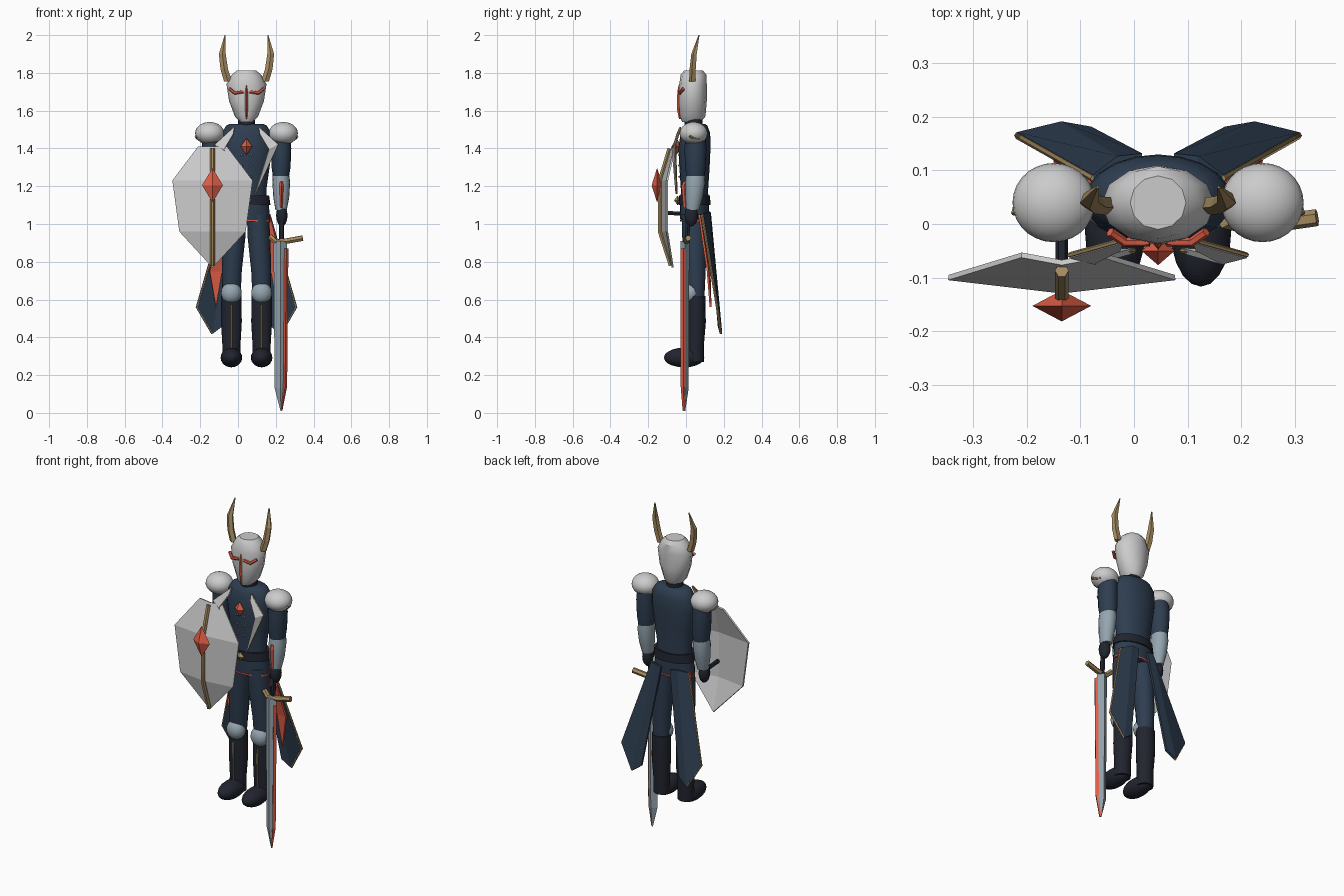
import bpy, bmesh, math
from mathutils import Vector

if "Cube" in bpy.data.objects:
    bpy.data.objects.remove(bpy.data.objects["Cube"])

CX = 0.045  # body centre line


def mat(name, c):
    m = bpy.data.materials.new(name)
    m.diffuse_color = (*c, 1)
    m.use_nodes = True
    m.node_tree.nodes["Principled BSDF"].inputs["Base Color"].default_value = m.diffuse_color
    return m


NAVY = mat("navy", (0.027, 0.047, 0.08))
DARK = mat("dark", (0.015, 0.018, 0.028))
GOLD = mat("gold", (0.38, 0.26, 0.12))
RED = mat("red", (0.75, 0.11, 0.06))
STEEL = mat("steel", (0.3, 0.38, 0.43))
PALE = mat("pale", (0.62, 0.64, 0.61))


def finish(ob, m, angle=None):
    ob.data.materials.clear()
    ob.data.materials.append(m)
    bpy.ops.object.select_all(action='DESELECT')
    ob.select_set(True)
    bpy.context.view_layer.objects.active = ob
    if angle:
        bpy.ops.object.shade_smooth_by_angle(angle=math.radians(angle))
    return ob


def mesh(name, verts, faces, m, angle=None):
    me = bpy.data.meshes.new(name)
    me.from_pydata([tuple(v) for v in verts], [], faces)
    bm = bmesh.new()
    bm.from_mesh(me)
    bmesh.ops.recalc_face_normals(bm, faces=bm.faces)
    bm.to_mesh(me)
    bm.free()
    ob = bpy.data.objects.new(name, me)
    bpy.context.collection.objects.link(ob)
    return finish(ob, m, angle)


def loft(name, rings, n, m, angle=50, turn=0.0):
    """Stack of horizontal elliptical rings (x, y, z, rx, ry)."""
    v, f = [], []
    for x, y, z, rx, ry in rings:
        for i in range(n):
            a = 2 * math.pi * i / n + turn
            v.append((x + rx * math.sin(a), y - ry * math.cos(a), z))
    for r in range(len(rings) - 1):
        for i in range(n):
            j = (i + 1) % n
            f.append((r * n + i, r * n + j, r * n + n + j, r * n + n + i))
    f += [tuple(range(n)), tuple(range(len(v) - n, len(v)))]
    return mesh(name, v, f, m, angle)


def ball(name, loc, r, m, seg=24):
    bpy.ops.mesh.primitive_uv_sphere_add(segments=seg, ring_count=seg // 2, location=loc)
    ob = bpy.context.object
    ob.name, ob.scale = name, r
    return finish(ob, m, 60)


def gem(name, loc, rx, ry, rz, m=RED):
    x, y, z = loc
    v = [(x + rx, y, z), (x, y + ry, z), (x - rx, y, z), (x, y - ry, z), (x, y, z + rz), (x, y, z - rz)]
    f = [(i, (i + 1) % 4, k) for i in range(4) for k in (4, 5)]
    return mesh(name, v, f, m)


def bar(name, pts, r, m):
    cu = bpy.data.curves.new(name, 'CURVE')
    cu.dimensions, cu.bevel_depth, cu.bevel_resolution, cu.use_fill_caps = '3D', r, 1, True
    sp = cu.splines.new('POLY')
    sp.points.add(len(pts) - 1)
    for p, q in zip(sp.points, pts):
        p.co = (*q, 1)
    ob = bpy.data.objects.new(name, cu)
    bpy.context.collection.objects.link(ob)
    finish(ob, m)
    bpy.ops.object.convert(target='MESH')
    return finish(bpy.context.object, m, 50)


def plate(name, verts, faces, m, t):
    ob = mesh(name, verts, faces, m)
    mod = ob.modifiers.new("thickness", 'SOLIDIFY')
    mod.thickness, mod.offset = t, 0
    return ob


# helmet, neck and face trim
loft("helmet", [(CX, .03, 1.54, .035, .05), (CX, .035, 1.57, .062, .068), (CX, .035, 1.65, .092, .075),
                (CX, .037, 1.74, .106, .073), (CX, .04, 1.79, .078, .068), (CX, .04, 1.812, .052, .05)], 12, PALE, 35)
loft("neck", [(CX, .04, 1.48, .05, .05), (CX, .04, 1.58, .043, .045)], 14, DARK)
loft("nose_guard", [(CX, -.032, 1.555, .003, .005), (CX, -.038, 1.61, .008, .01),
                    (CX, -.036, 1.70, .008, .01), (CX, -.034, 1.735, .002, .005)], 4, RED, None)

# torso, belt and tunic skirt
loft("torso", [(CX, .045, 1.10, .11, .075), (CX, .045, 1.18, .105, .072), (CX, .045, 1.30, .122, .08),
               (CX, .045, 1.41, .138, .085), (CX, .05, 1.48, .132, .078), (CX, .05, 1.52, .108, .064),
               (CX, .05, 1.53, .09, .05)], 20, NAVY)
loft("belt", [(CX, .045, 1.10, .127, .085), (CX, .045, 1.15, .12, .082)], 20, DARK)
loft("tunic_skirt", [(CX, .045, 1.012, .125, .075), (CX, .045, 1.11, .118, .078)], 20, NAVY)
loft("tunic_hem", [(CX, .045, 1.012, .127, .078), (CX, .045, 1.02, .127, .078)], 20, RED)
gem("belt_buckle", (CX, -.045, 1.125), .03, .018, .025, GOLD)
gem("chest_gem", (CX, -.05, 1.41), .031, .027, .045)
for i, z in enumerate((1.365, 1.31, 1.25)):
    for s in (-1, 1):
        ball(f"button_{i}", (CX + s * .025, -.036, z), (.006, .006, .006), GOLD, 8)

for s, side in ((-1, "left"), (1, "right")):
    def X(o):
        return CX + s * o

    # horn and brow
    loft(f"horn_{side}", [(X(.098), .035, 1.755, .022, .018), (X(.118), .037, 1.82, .021, .018),
                          (X(.128), .044, 1.90, .019, .016), (X(.113), .069, 2.0, .003, .003)], 5, GOLD, None)
    bar(f"brow_{side}", [(X(.09), -.015, 1.715), (X(.062), -.034, 1.693), (X(.016), -.033, 1.70)], .009, RED)

    # lapel plate with backing and gilt edge
    top, mid, low = (X(.065), -.03, 1.51), (X(.165), -.058, 1.42), (X(.045), -.05, 1.16)
    itop, imid = (X(.07), -.045, 1.475), (X(.118), -.07, 1.395)
    plate(f"lapel_{side}", [top, mid, low, imid, itop], [(0, 1, 3, 4), (1, 2, 3)], PALE, .012)
    bar(f"lapel_edge_{side}", [top, mid, low], .005, GOLD)

    # arm
    loft(f"upper_arm_{side}", [(X(.18), .05, 1.49, .05, .05), (X(.185), .05, 1.40, .052, .058),
                               (X(.183), .05, 1.30, .05, .055), (X(.182), .05, 1.23, .04, .045)], 16, NAVY)
    loft(f"bracer_{side}", [(X(.183), .035, 1.075, .03, .035), (X(.184), .042, 1.14, .042, .046),
                            (X(.184), .048, 1.22, .047, .053), (X(.183), .05, 1.255, .044, .05)], 16, STEEL)
    loft(f"bracer_stripe_{side}", [(X(.185), -.002, 1.085, .006, .012), (X(.185), -.01, 1.20, .011, .014),
                                   (X(.185), -.002, 1.225, .008, .012)], 4, RED, None)
    ball(f"hand_{side}", (X(.187), .028, 1.045), (.03, .036, .058), DARK, 16)
    ball(f"shoulder_guard_{side}", (X(.195), .04, 1.48), (.077, .074, .06), PALE, 28)
    bar(f"shoulder_trim_{side}", [(X(.268), .018, 1.465), (X(.262), .04, 1.455), (X(.25), .07, 1.45)], .007, GOLD)

    # leg
    loft(f"thigh_{side}", [(X(.08), .055, .60, .048, .042), (X(.078), .052, .75, .053, .052),
                           (X(.066), .045, .93, .06, .065), (X(.06), .045, 1.05, .058, .068)], 16, NAVY)
    loft(f"boot_shaft_{side}", [(X(.08), .05, .27, .047, .045), (X(.08), .052, .36, .048, .043),
                                (X(.08), .055, .48, .055, .05), (X(.08), .055, .62, .054, .047)], 16, DARK)
    ball(f"boot_foot_{side}", (X(.08), -.01, .293), (.057, .107, .052), DARK, 20)
    ball(f"knee_guard_{side}", (X(.08), .03, .635), (.055, .045, .057), STEEL, 20)
    bar(f"shin_stripe_{side}", [(X(.08), .006, .34), (X(.08), .004, .45), (X(.08), .008, .57)], .005, GOLD)

    # coat tail, creased along its middle, with gilt edge and lining
    tail = [(X(.03), .125, 1.06), (X(.075), .12, 1.065), (X(.12), .085, 1.05), (X(.262), .165, .56),
            (X(.18), .185, .42), (X(.125), .175, .46)]
    plate(f"coat_tail_{side}", tail, [(0, 1, 4, 5), (1, 2, 3, 4)], NAVY, .014)
    bar(f"coat_tail_edge_{side}", [tail[2], tail[3], tail[4]], .007, GOLD)
    plate(f"coat_lining_{side}", [(X(.075), .09, 1.05), (X(.125), .07, 1.05), (X(.195), .115, .75),
                                  (X(.162), .13, .56), (X(.13), .125, .75)],
          [(0, 1, 2, 4), (2, 3, 4)], RED, .01)

# shield: ridged plate, spine and gem
SX = -.135
rows = [(1.41, .075, -.058, -.072), (1.23, .212, -.10, -.125), (.96, .175, -.10, -.125)]
sv = [p for z, w, ye, yr in rows for p in ((SX - w, ye, z), (SX, yr, z), (SX + w, ye, z))] + [(SX, -.07, .77)]
sf = [(r + c, r + c + 1, r + c + 4, r + c + 3) for r in (0, 3) for c in (0, 1)] + [(6, 7, 9), (7, 8, 9)]
plate("shield", sv, sf, PALE, .01)
bar("shield_spine", [(SX, -.087, 1.40), (SX, -.138, 1.23), (SX, -.138, .96), (SX, -.08, .78)], .013, GOLD)
gem("shield_gem", (SX, -.153, 1.205), .055, .029, .092)
bar("shield_grip", [(SX, -.11, 1.06), (SX, .03, 1.05)], .012, DARK)

# sword held in the other hand
loft("sword_blade", [(.228, -.008, .01, .003, .004), (.224, -.006, .13, .03, .02), (.224, -.005, .91, .036, .023)],
     4, STEEL, None)
loft("sword_edge", [(.231, -.01, .012, .004, .008), (.249, -.014, .14, .011, .014), (.256, -.014, .87, .011, .015)],
     4, RED, None)
bar("sword_grip", [(.23, .005, .90), (.23, .015, 1.10)], .014, DARK)
bar("sword_guard", [(.168, .008, .935), (.20, 0, .905), (.26, 0, .91), (.342, .012, .925)], .016, GOLD)
